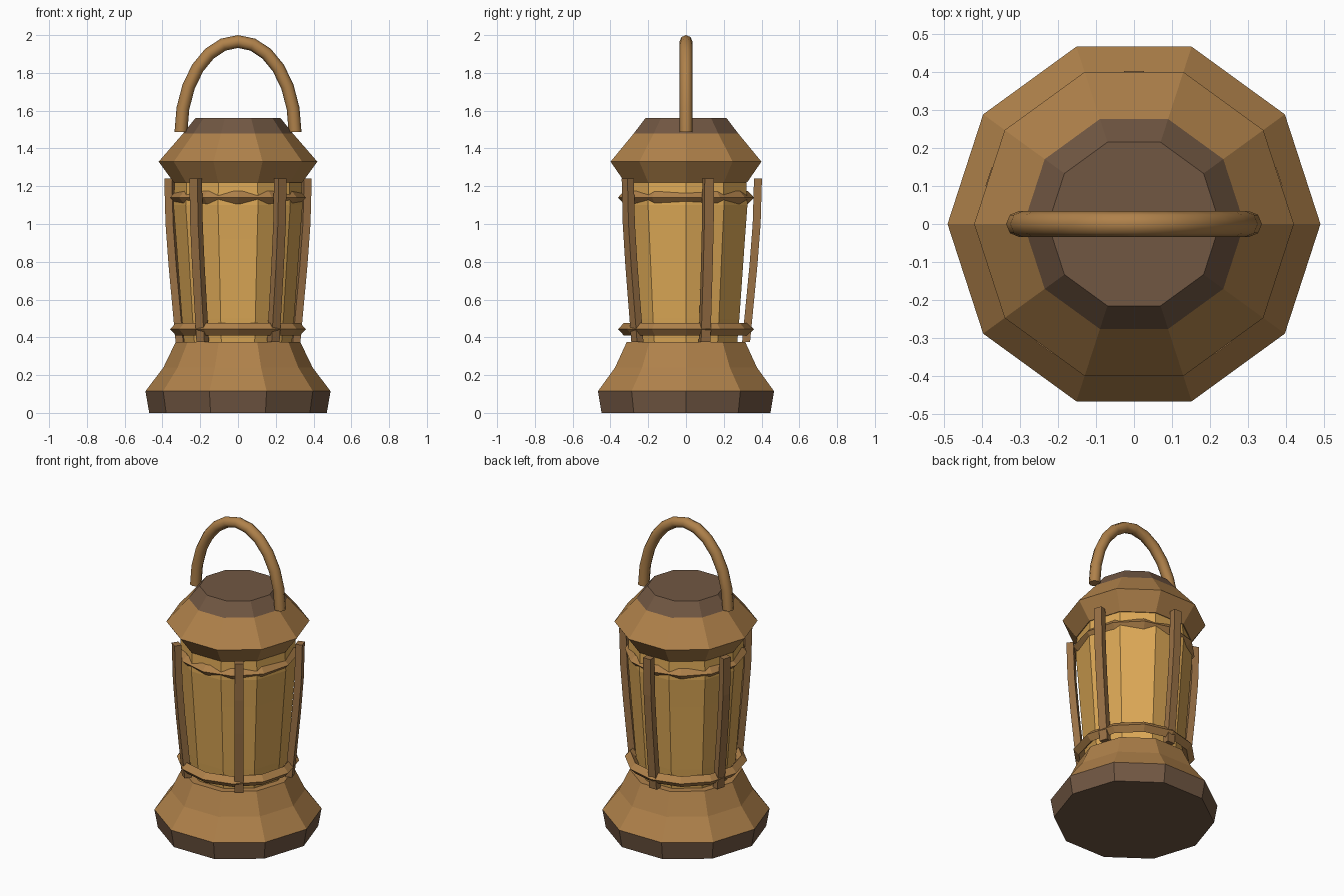
import bpy, bmesh, math
from mathutils import Vector

if "Cube" in bpy.data.objects:
    bpy.data.objects.remove(bpy.data.objects["Cube"])


def material(name, rgb):
    m = bpy.data.materials.new(name)
    m.diffuse_color = (*rgb, 1)
    m.use_nodes = True
    m.node_tree.nodes["Principled BSDF"].inputs["Base Color"].default_value = m.diffuse_color
    return m


BRASS = material("brass", (0.43, 0.22, 0.069))
DARK = material("dark bronze", (0.165, 0.095, 0.055))
BAR = material("bar bronze", (0.32, 0.165, 0.06))
GLASS = material("amber glass", (0.716, 0.392, 0.093))


def finish(name, bm, *mats):
    bmesh.ops.recalc_face_normals(bm, faces=bm.faces)
    me = bpy.data.meshes.new(name)
    bm.to_mesh(me)
    bm.free()
    for m in mats:
        me.materials.append(m)
    ob = bpy.data.objects.new(name, me)
    bpy.context.collection.objects.link(ob)
    return ob


def loft(bm, loops, closed=False):
    """Skin a list of vertex loops, capping the ends unless closed."""
    rings = [[bm.verts.new(p) for p in loop] for loop in loops]
    n = len(rings[0])
    pairs = list(zip(rings, rings[1:])) + ([(rings[-1], rings[0])] if closed else [])
    for a, b in pairs:
        for i in range(n):
            j = (i + 1) % n
            bm.faces.new((a[i], a[j], b[j], b[i]))
    if not closed:
        bm.faces.new(rings[0][::-1])
        bm.faces.new(rings[-1])


def circle(r, z, n=10):
    return [(r * math.cos(math.tau * i / n), r * math.sin(math.tau * i / n), z)
            for i in range(n)]


def turned(name, profile, *mats, dark=None):
    """Ten-sided lathe; faces in the dark height range use the second material."""
    bm = bmesh.new()
    loft(bm, [circle(r, z) for r, z in profile])
    if dark:
        for f in bm.faces:
            if dark[0] <= f.calc_center_median().z <= dark[1]:
                f.material_index = 1
    return finish(name, bm, *mats)


# Lantern body
turned("base", [(0.47, 0), (0.49, 0.115), (0.395, 0.24), (0.33, 0.375)],
       BRASS, DARK, dark=(-0.01, 0.115))
turned("glass", [(0.285, 0.37), (0.297, 0.5), (0.328, 0.92), (0.342, 1.1), (0.335, 1.225)], GLASS)
turned("cap", [(0.34, 1.22), (0.42, 1.33), (0.29, 1.48), (0.226, 1.56)],
       BRASS, DARK, dark=(1.48, 1.57))

# Five bowed guard bars
bar_path = [(0.318, 0.375), (0.357, 0.78), (0.374, 1.0), (0.381, 1.24)]
for k in range(5):
    a = math.radians(90 + 72 * k)
    out = Vector((math.cos(a), math.sin(a), 0))
    side = Vector((-out.y, out.x, 0))
    bm = bmesh.new()
    loft(bm, [[out * (r + u * 0.021) + side * v * 0.026 + Vector((0, 0, z))
               for u, v in ((-1, -1), (1, -1), (1, 1), (-1, 1))] for r, z in bar_path])
    finish(f"guard_bar_{k + 1}", bm, BAR)

# Two diamond-section rings around the glass
for name, z in (("lower_ring", 0.443), ("upper_ring", 1.14)):
    bm = bmesh.new()
    loft(bm, [circle(r, z + dz, 12) for r, dz in
              ((0.36, 0), (0.328, 0.034), (0.296, 0), (0.328, -0.034))], closed=True)
    finish(name, bm, BRASS)

# Arched carrying handle
bm = bmesh.new()
loops = []
for i in range(13):
    t = math.pi * i / 12
    centre = Vector((0.302 * math.cos(t), 0, 1.488 + 0.478 * math.sin(t)))
    normal = Vector((math.cos(t) / 0.302, 0, math.sin(t) / 0.478)).normalized()
    loops.append([centre + 0.034 * (normal * math.cos(math.tau * j / 8)
                  + Vector((0, 1, 0)) * math.sin(math.tau * j / 8)) for j in range(8)])
loft(bm, loops)
handle = finish("handle", bm, BRASS)
bpy.context.view_layer.objects.active = handle
handle.select_set(True)
bpy.ops.object.shade_smooth_by_angle(angle=math.radians(50))
